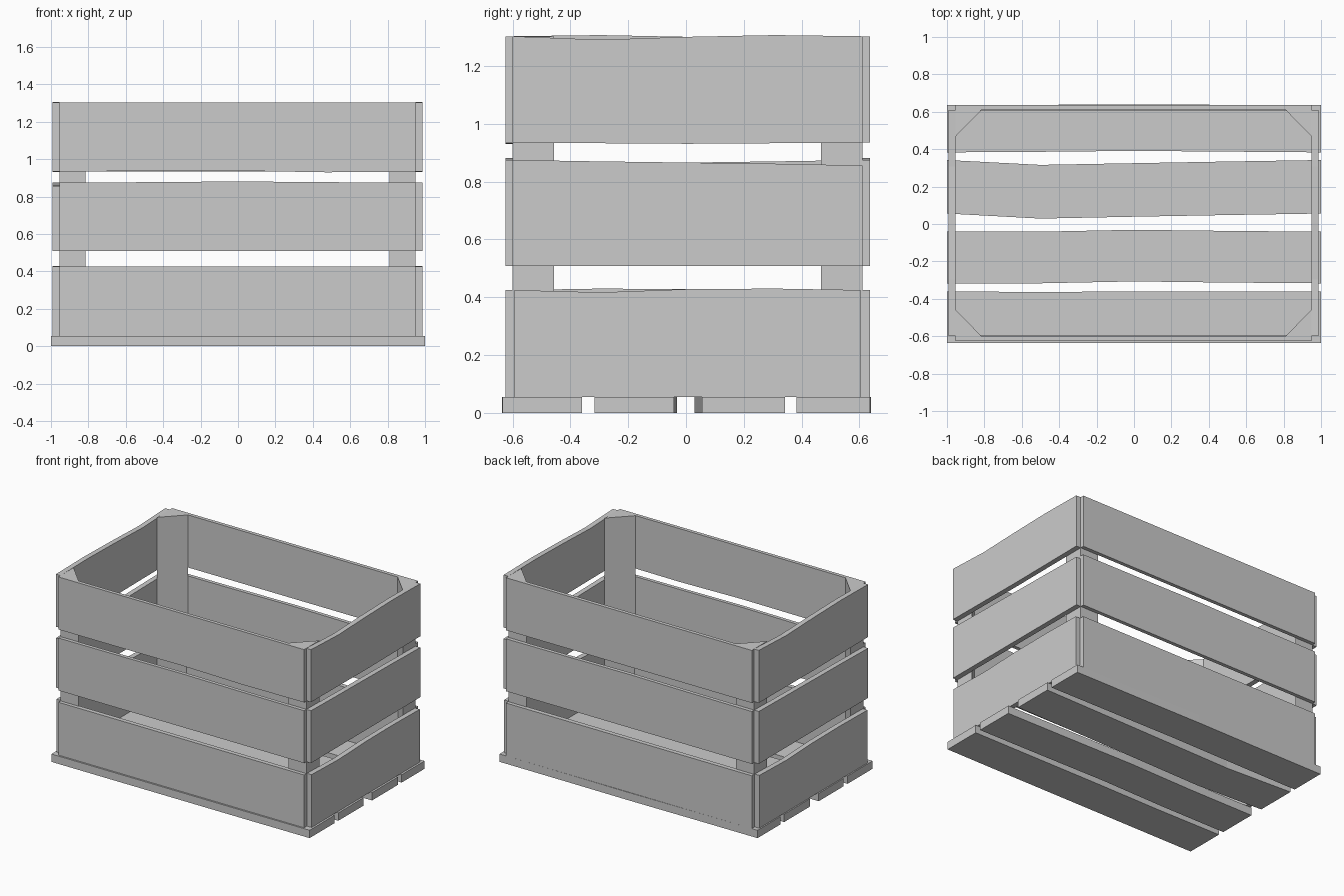
import bpy, bmesh

if "Cube" in bpy.data.objects:
    bpy.data.objects.remove(bpy.data.objects["Cube"])

def make_object(name, bm):
    bmesh.ops.recalc_face_normals(bm, faces=bm.faces)
    mesh = bpy.data.meshes.new(name)
    bm.to_mesh(mesh)
    bm.free()
    obj = bpy.data.objects.new(name, mesh)
    bpy.context.collection.objects.link(obj)
    return obj

def board(name, length, thick, width, place, high=(0,) * 5, low=(0,) * 5):
    """Plank with five stations along its length and slightly warped edges."""
    bm = bmesh.new()
    rings = []
    for i in range(5):
        l = length[0] + (length[1] - length[0]) * i / 4
        lo, hi = width[0] + low[i], width[1] + high[i]
        section = ((thick[0], lo), (thick[1], lo), (thick[1], hi), (thick[0], hi))
        rings.append([bm.verts.new(place(l, t, w)) for t, w in section])
    for a, b in zip(rings, rings[1:]):
        for k in range(4):
            n = (k + 1) % 4
            bm.faces.new((a[k], a[n], b[n], b[k]))
    bm.faces.new(rings[0])
    bm.faces.new(rings[-1])
    return make_object(name, bm)

# Ways of laying a plank: flat floor, long wall, end wall
floor = lambda l, t, w: (l, w, t)
long_wall = lambda l, t, w: (l, t, w)
end_wall = lambda l, t, w: (t, l, w)

# Floor slats
slats = [
    (-0.637, -0.36, (0, -.004, 0, 0, 0), (0, 0, 0, 0, .002)),
    (-0.317, -0.041, (0, 0, .01, .004, 0), (0, 0, .01, .004, 0)),
    (0.056, 0.342, (0, -.026, -.017, -.008, 0), (0, -.027, -.017, -.008, 0)),
    (0.383, 0.636, (0, .001, .004, .001, 0), (0, .003, .008, .004, 0)),
]
for i, (lo, hi, top, bot) in enumerate(slats):
    board(f"floor_slat_{i + 1}", (-1, 1), (0, 0.055), (lo, hi), floor, top, bot)

# Wall planks in three tiers
tiers = [("lower", 0.055, 0.425), ("middle", 0.508, 0.875), ("upper", 0.935, 1.303)]
flat = (0,) * 5
wave = (0, -.012, -.002, .004, 0)
end_high = {"lower": (0, -.008, .003, .005, 0),
            "middle": (0, -.005, -.009, -.013, -.019), "upper": wave}
end_low = {"lower": flat, "middle": flat, "upper": (0, -.002, -.004, -.002, 0)}
long_high = {"lower": flat, "middle": (0, .002, .006, .002, 0), "upper": flat}
long_low = {"lower": flat, "middle": flat, "upper": (0, .001, .003, -.005, -.002)}
for tier, lo, hi in tiers:
    inset = 0.006 if tier == "lower" else 0
    w = (lo, hi)
    board(f"front_plank_{tier}", (-0.955, 0.95), (-0.625, -0.6 + inset), w,
          long_wall, long_high[tier], long_low[tier])
    board(f"back_plank_{tier}", (-0.955, 0.95), (0.61 - inset, 0.636), w,
          long_wall, long_high[tier], flat)
    span = (-0.6 + inset, 0.61 - inset)
    board(f"right_plank_{tier}", span, (0.95, 0.986), w,
          end_wall, end_high[tier], end_low[tier])
    board(f"left_plank_{tier}", span, (-0.991, -0.955), w,
          end_wall, end_high[tier][::-1], end_low[tier])

# Triangular corner posts
for side, x, sx in (("left", -0.955, 1), ("right", 0.95, -1)):
    for end, y, sy in (("front", -0.6, 1), ("back", 0.61, -1)):
        bm = bmesh.new()
        outline = ((x, y), (x + 0.14 * sx, y), (x, y + 0.143 * sy))
        face = bm.faces.new([bm.verts.new((px, py, 0.055)) for px, py in outline])
        ext = bmesh.ops.extrude_face_region(bm, geom=[face])["geom"]
        up = [v for v in ext if isinstance(v, bmesh.types.BMVert)]
        bmesh.ops.translate(bm, verts=up, vec=(0, 0, 1.248))
        # close the underside if the extrusion consumed it
        base = [v for v in bm.verts if v not in up]
        if not any(all(v in base for v in f.verts) for f in bm.faces):
            bm.faces.new(base)
        make_object(f"corner_post_{end}_{side}", bm)
